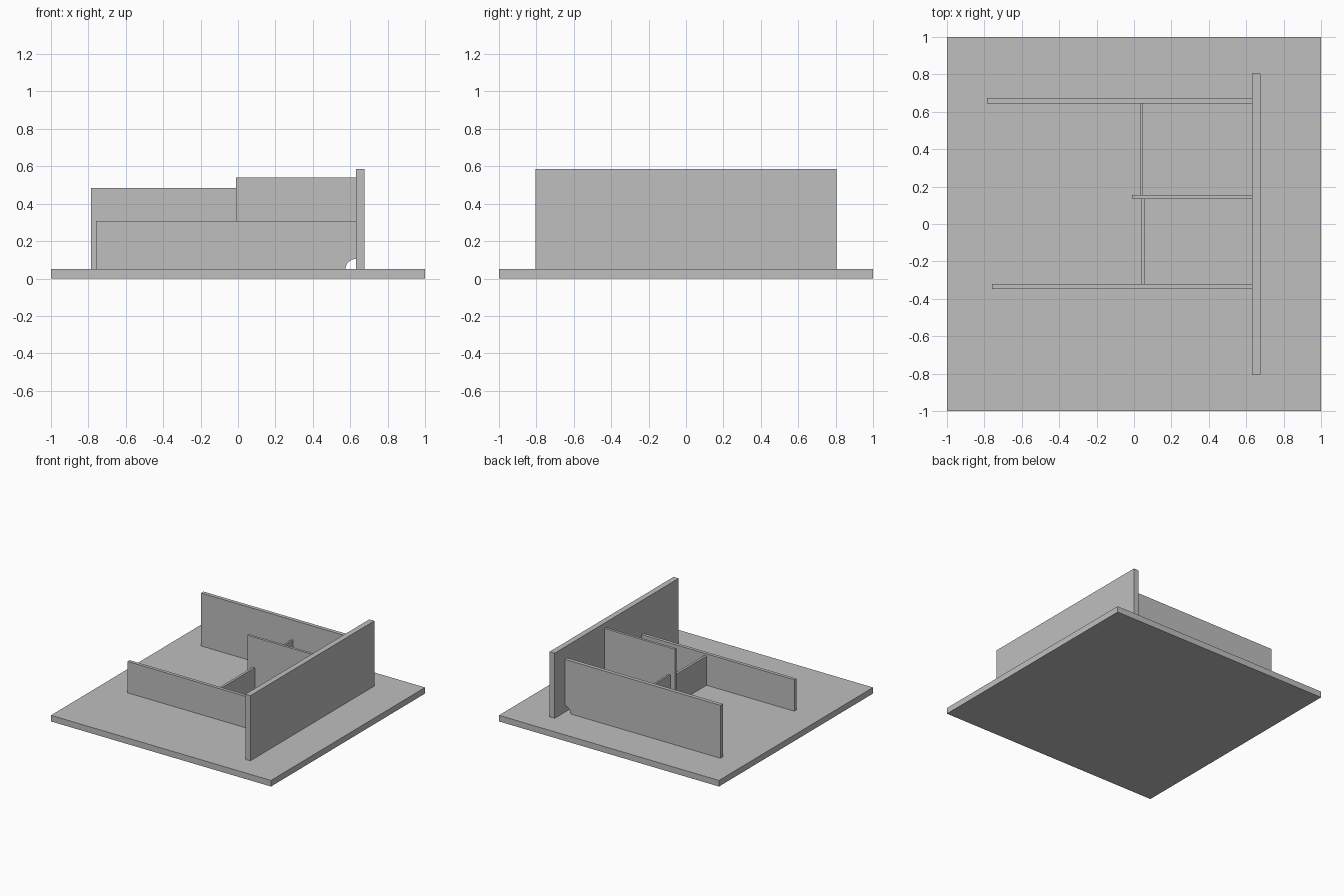
import bpy, bmesh, math

if "Cube" in bpy.data.objects:
    bpy.data.objects.remove(bpy.data.objects["Cube"], do_unlink=True)

grey = bpy.data.materials.new("plain_grey")
grey.use_nodes = True
colour = (0.52, 0.52, 0.52, 1)
grey.diffuse_color = colour
grey.node_tree.nodes["Principled BSDF"].inputs["Base Color"].default_value = colour

FLOOR = 0.05      # top of the base
WALL_X = 0.63     # inner face of the main wall
NOTCH = 0.055     # radius of the notch at the wall foot


def slab(name, profile, y0, y1):
    """Extrude an x-z outline from y0 to y1."""
    bm = bmesh.new()
    face = bm.faces.new([bm.verts.new((x, y0, z)) for x, z in profile])
    grown = bmesh.ops.extrude_face_region(bm, geom=[face])["geom"]
    verts = [v for v in grown if isinstance(v, bmesh.types.BMVert)]
    bmesh.ops.translate(bm, vec=(0, y1 - y0, 0), verts=verts)
    bmesh.ops.recalc_face_normals(bm, faces=bm.faces)
    mesh = bpy.data.meshes.new(name)
    bm.to_mesh(mesh)
    bm.free()
    mesh.materials.append(grey)
    obj = bpy.data.objects.new(name, mesh)
    bpy.context.collection.objects.link(obj)
    return obj


def box(name, x0, x1, y0, y1, z0, z1):
    return slab(name, [(x0, z0), (x1, z0), (x1, z1), (x0, z1)], y0, y1)


def notched_wall(name, x0, y0, y1, top):
    """Wall ending at the main wall, with a quarter-round notch at its foot."""
    steps = 8
    arc = []
    for i in range(steps + 1):
        a = math.pi / 2 * i / steps
        arc.append((WALL_X - NOTCH * math.cos(a), FLOOR + NOTCH * math.sin(a)))
    return slab(name, [(x0, FLOOR)] + arc + [(WALL_X, top), (x0, top)], y0, y1)


# Base and tall main wall
box("base_plate", -1, 1, -1, 1, 0, FLOOR)
box("main_wall", WALL_X, 0.676, -0.805, 0.805, FLOOR, 0.585)

# Long walls meeting the main wall
notched_wall("back_wall", -0.785, 0.643, 0.674, 0.485)
notched_wall("middle_wall", -0.01, 0.135, 0.156, 0.54)
notched_wall("front_wall", -0.76, -0.348, -0.321, 0.308)

# Short cross walls between them
box("back_cross_wall", 0.033, 0.049, 0.156, 0.643, FLOOR, 0.32)
box("front_cross_wall", 0.038, 0.058, -0.321, 0.135, FLOOR, 0.29)
